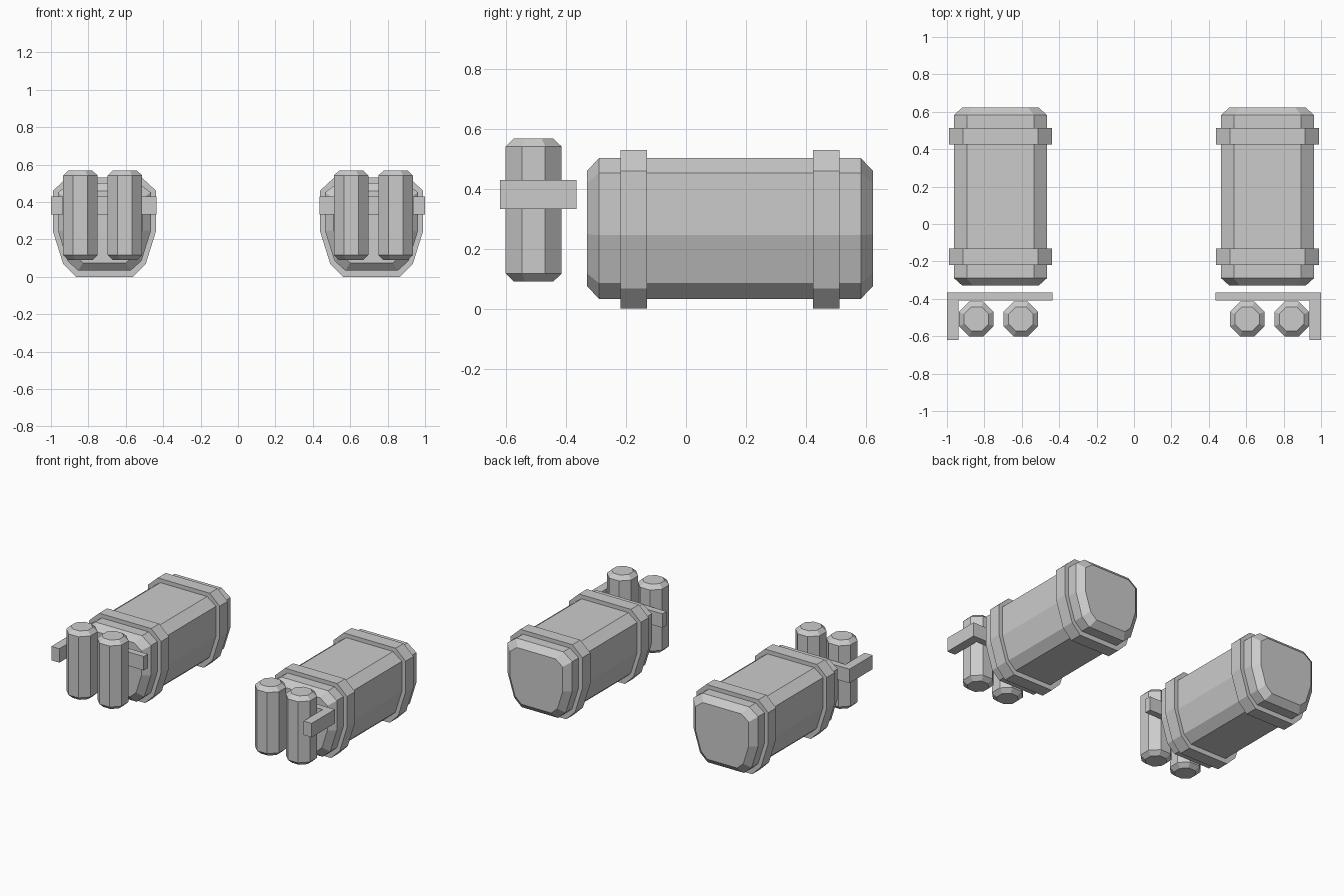
import bpy
import bmesh
from math import pi, cos
from mathutils import Matrix, Vector

cube = bpy.data.objects.get("Cube")
if cube:
    bpy.data.objects.remove(cube, do_unlink=True)

# Single grey material
grey = bpy.data.materials.new("plain_grey")
grey.use_nodes = True
colour = (0.6, 0.6, 0.6, 1)
grey.diffuse_color = colour
grey.node_tree.nodes["Principled BSDF"].inputs["Base Color"].default_value = colour


def finish(name, bm):
    bmesh.ops.recalc_face_normals(bm, faces=bm.faces[:])
    mesh = bpy.data.meshes.new(name)
    bm.to_mesh(mesh)
    bm.free()
    mesh.materials.append(grey)
    obj = bpy.data.objects.new(name, mesh)
    bpy.context.collection.objects.link(obj)
    return obj


def loft(name, half, rings, cx):
    """Loft a mirrored x/z half profile along y; rings are (y, scale)."""
    outline = half + [(-x, z) for x, z in reversed(half)]
    mid = (half[0][1] + half[-1][1]) / 2
    bm = bmesh.new()
    loops = [[bm.verts.new((cx + x * s, y, mid + (z - mid) * s)) for x, z in outline]
             for y, s in rings]
    n = len(outline)
    for a, b in zip(loops, loops[1:]):
        for i in range(n):
            j = (i + 1) % n
            bm.faces.new((a[i], a[j], b[j], b[i]))
    bm.faces.new(loops[0])
    bm.faces.new(loops[-1])
    return finish(name, bm)


def canister(name, x):
    """Upright octagonal cylinder with chamfered ends."""
    radius = 0.093 / cos(pi / 8)
    tip = radius * 0.7
    bm = bmesh.new()
    for low, high, r1, r2 in ((0.09, 0.117, tip, radius),
                              (0.117, 0.541, radius, radius),
                              (0.541, 0.568, radius, tip)):
        place = Matrix.Translation((x, -0.508, (low + high) / 2)) @ Matrix.Rotation(pi / 8, 4, 'Z')
        bmesh.ops.create_cone(bm, cap_ends=True, segments=8, radius1=r1,
                              radius2=r2, depth=high - low, matrix=place)
    # Weld the sections and drop the inner caps
    inner = [f for f in bm.faces if len(f.verts) == 8
             and 0.1 < f.calc_center_median().z < 0.55]
    bmesh.ops.delete(bm, geom=inner, context='FACES_ONLY')
    bmesh.ops.remove_doubles(bm, verts=bm.verts[:], dist=0.0005)
    return finish(name, bm)


def bracket(name, side):
    """L-shaped bar: a cross plate with an outer arm pointing forward."""
    plan = [(0.437, -0.365), (1.0, -0.365), (1.0, -0.62),
            (0.938, -0.62), (0.938, -0.41), (0.437, -0.41)]
    bm = bmesh.new()
    face = bm.faces.new([bm.verts.new((side * x, y, 0.333)) for x, y in plan])
    top = bmesh.ops.extrude_face_region(bm, geom=[face])["geom"]
    bmesh.ops.translate(bm, vec=Vector((0, 0, 0.097)),
                        verts=[v for v in top if isinstance(v, bmesh.types.BMVert)])
    return finish(name, bm)


# Half profiles, from top centre flat round to the bottom flat
tank_half = [(0.18, 0.502), (0.248, 0.452), (0.248, 0.245), (0.198, 0.085), (0.14, 0.033)]
strap_half = [(0.2, 0.53), (0.276, 0.46), (0.276, 0.245), (0.22, 0.067), (0.153, 0)]

for side, label in ((1, "left"), (-1, "right")):
    cx = side * 0.714
    loft(label + "_tank", tank_half,
         [(-0.33, 0.82), (-0.29, 1), (0.583, 1), (0.623, 0.82)], cx)
    for place, y in (("front", -0.174), ("back", 0.468)):
        loft(f"{label}_{place}_strap", strap_half, [(y - 0.044, 1), (y + 0.044, 1)], cx)
    canister(label + "_inner_canister", side * 0.605)
    canister(label + "_outer_canister", side * 0.843)
    bracket(label + "_bracket", side)
